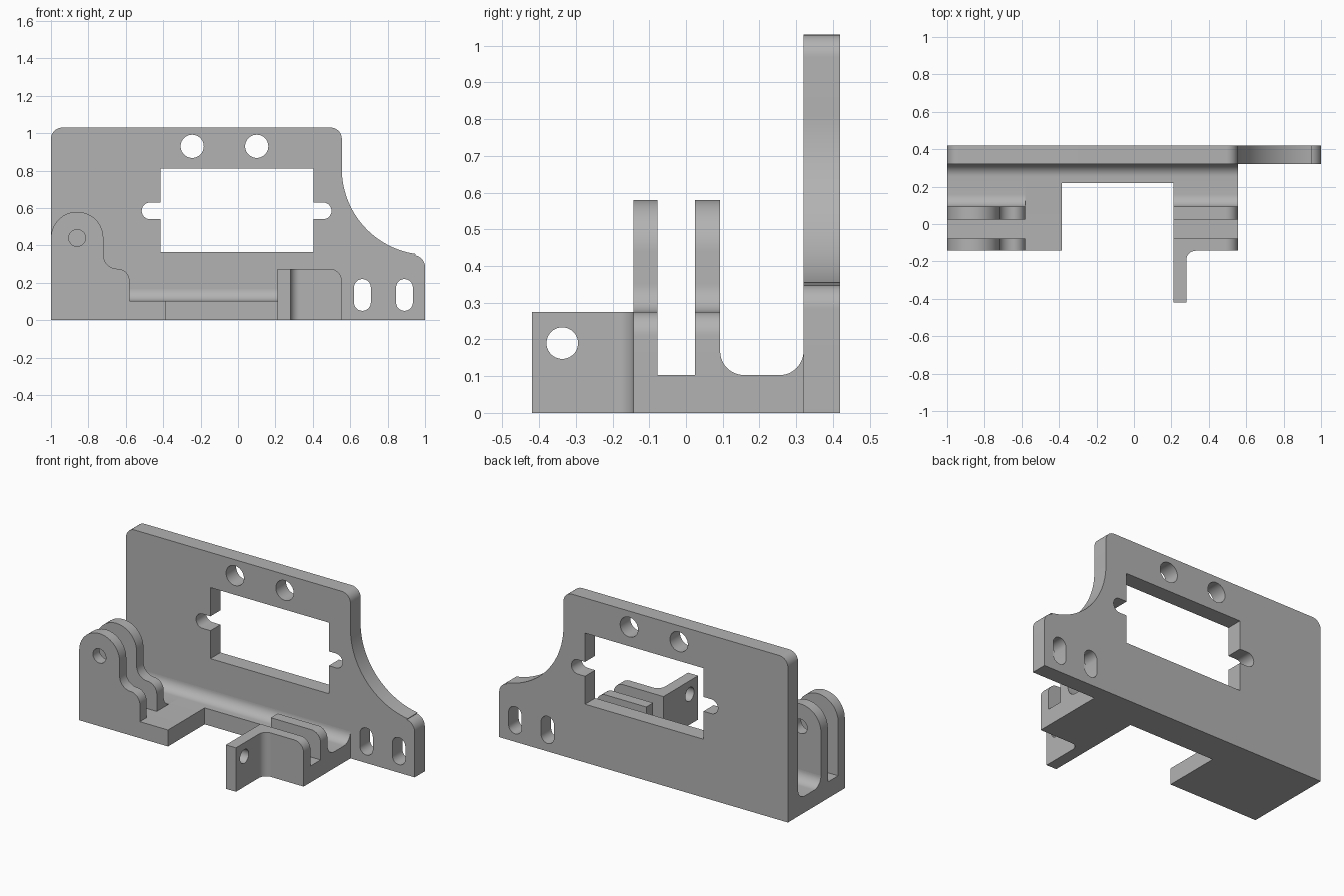
import bpy, bmesh
from math import cos, sin, radians

cube = bpy.data.objects.get("Cube")
if cube:
    bpy.data.objects.remove(cube, do_unlink=True)

grey = bpy.data.materials.new("plain grey")
grey.use_nodes = True
tone = (0.45, 0.45, 0.45, 1)
grey.diffuse_color = tone
grey.node_tree.nodes["Principled BSDF"].inputs["Base Color"].default_value = tone


def arc(cx, cy, r, start, end, n=12):
    """Points along an arc, angles in degrees."""
    angles = [radians(start + (end - start) * i / n) for i in range(n + 1)]
    return [(cx + r * cos(a), cy + r * sin(a)) for a in angles]


def circle(cx, cy, r):
    return arc(cx, cy, r, 0, 360, 40)[:-1]


def slot(cx, low, high, r):
    return arc(cx, high - r, r, 0, 180) + arc(cx, low + r, r, 180, 360)


def prism(name, axis, start, end, outline, holes=()):
    """Extrude an outline with holes along one axis."""
    place = {"x": lambda p: (start, p[0], p[1]),
             "y": lambda p: (p[0], start, p[1]),
             "z": lambda p: (p[0], p[1], start)}[axis]
    bm = bmesh.new()
    for loop in [outline, *holes]:
        verts = [bm.verts.new(place(p)) for p in loop]
        for a, b in zip(verts, verts[1:] + verts[:1]):
            bm.edges.new((a, b))
    bmesh.ops.triangle_fill(bm, edges=bm.edges[:], use_beauty=True)
    new = bmesh.ops.extrude_face_region(bm, geom=bm.faces[:], use_keep_orig=True)
    moved = [g for g in new["geom"] if isinstance(g, bmesh.types.BMVert)]
    shift = [end - start if c == axis else 0 for c in "xyz"]
    bmesh.ops.translate(bm, verts=moved, vec=shift)
    bmesh.ops.recalc_face_normals(bm, faces=bm.faces[:])
    mesh = bpy.data.meshes.new(name)
    bm.to_mesh(mesh)
    bm.free()
    mesh.materials.append(grey)
    obj = bpy.data.objects.new(name, mesh)
    bpy.context.collection.objects.link(obj)
    bpy.ops.object.select_all(action="DESELECT")
    obj.select_set(True)
    bpy.context.view_layer.objects.active = obj
    bpy.ops.object.shade_smooth_by_angle(angle=radians(30))
    return obj


FRONT, PLATE, BACK = -0.143, 0.32, 0.42
LEFT, RIGHT, FLOOR, LOW = -1, 0.555, 0.103, 0.275
FILLET = 0.065
LUGS = {"front": (FRONT, -0.077), "rear": (0.025, 0.093)}

# Upright plate with a swept shoulder, window, round holes and slots
plate = [(LEFT, 0), (1, 0)]
plate += arc(0.935, 0.283, 0.065, 0, 80)
plate += arc(1.015, 0.81, 0.46, 262, 180, 28)
plate += arc(RIGHT - 0.06, 0.97, 0.06, 0, 90) + arc(LEFT + 0.06, 0.97, 0.06, 90, 180)
window = [(-0.415, 0.365), (0.405, 0.365)]
window += arc(0.455, 0.585, 0.045, -90, 90)
window[2:2] = [(0.405, 0.54)]
window += [(0.405, 0.63), (0.405, 0.81), (-0.415, 0.81), (-0.415, 0.63)]
window += arc(-0.47, 0.585, 0.045, 90, 270) + [(-0.415, 0.54)]
prism("upright_plate", "y", PLATE, BACK, plate,
      [window, circle(-0.245, 0.93, 0.062), circle(0.1, 0.93, 0.062),
       slot(0.665, 0.05, 0.22, 0.045), slot(0.89, 0.05, 0.22, 0.045)])


# Floor sections, filleted into the plate and the rear lugs
def floor(name, x0, x1, front, lug_fillet=False):
    profile = [(front, 0), (PLATE, 0)]
    profile += arc(PLATE - FILLET, FLOOR + FILLET, FILLET, 0, -90)
    if lug_fillet:
        y = LUGS["rear"][1]
        profile += arc(y + FILLET, FLOOR + FILLET, FILLET, 270, 180) + [(y, FLOOR)]
    prism(name, "x", x0, x1, profile + [(front, FLOOR)])


floor("floor_under_tall_lugs", LEFT, -0.58, FRONT, True)
floor("floor_step", -0.58, -0.385, FRONT)
floor("floor_bridge", -0.385, 0.21, 0.22)
floor("floor_under_low_lugs", 0.21, RIGHT, FRONT, True)

# Tall pivot lugs and low lugs
tall = [(LEFT, FLOOR), (-0.58, FLOOR)]
tall += arc(-0.645, LOW - 0.065, 0.065, 0, 90)
tall += arc(-0.645, LOW + 0.075, 0.075, 270, 180)
tall += arc(-0.86, 0.44, 0.14, 0, 180, 28)
low = [(0.21, FLOOR), (RIGHT, FLOOR)]
low += arc(RIGHT - 0.065, LOW - 0.065, 0.065, 0, 90) + [(0.21, LOW)]
for side, (y0, y1) in LUGS.items():
    prism(side + "_tall_lug", "y", y0, y1, tall, [circle(-0.86, 0.44, 0.045)])
    prism(side + "_low_lug", "y", y0, y1, low)

# Forward tab with its hole, and the fillet that joins it to the lug
prism("forward_tab", "x", 0.21, 0.28,
      [(-0.42, 0), (FRONT, 0), (FRONT, LOW), (-0.42, LOW)],
      [circle(-0.337, 0.19, 0.043)])
prism("tab_fillet", "z", 0, LOW,
      arc(0.33, FRONT - 0.05, 0.05, 180, 90) + [(0.28, FRONT)])
